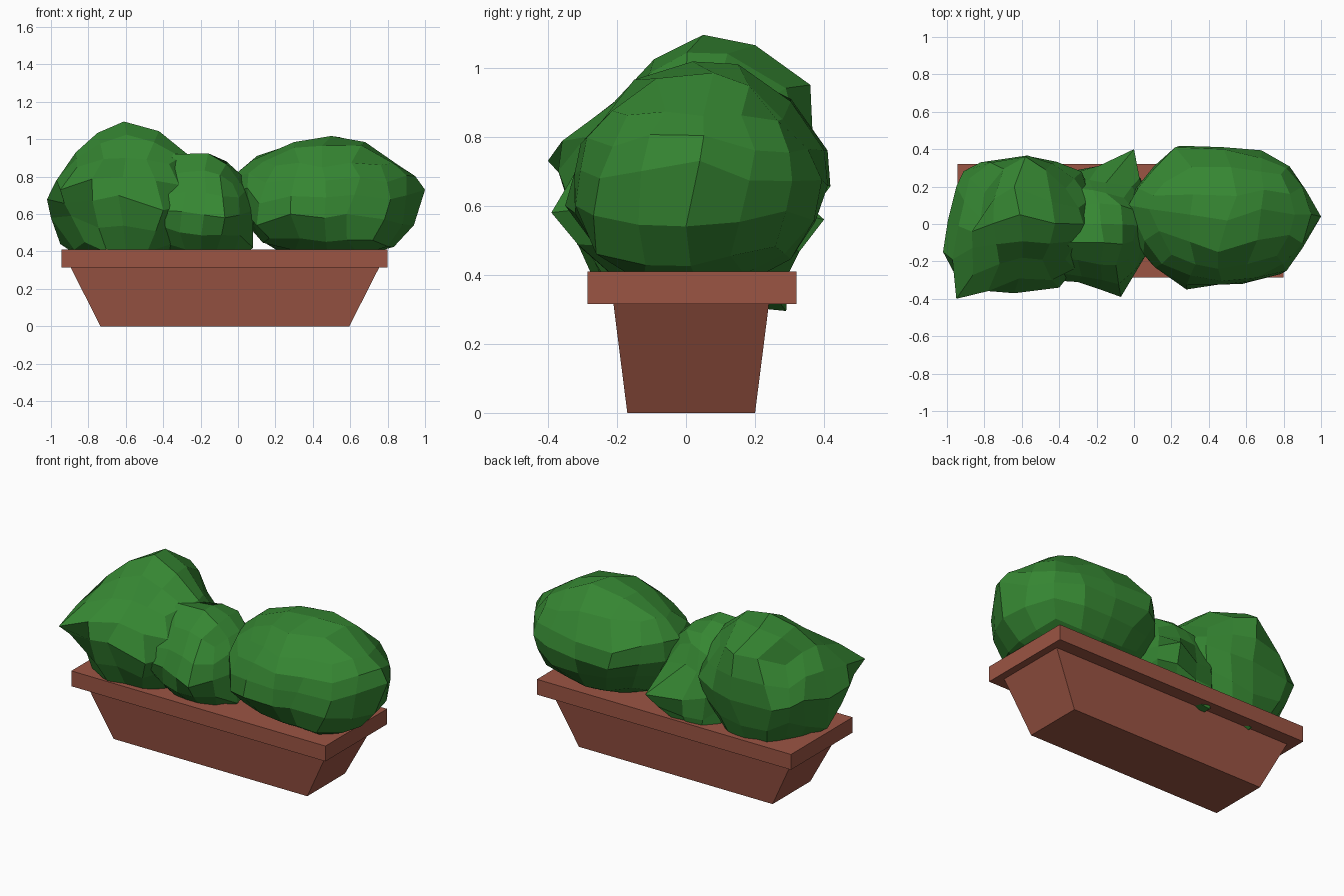
import bpy, bmesh, random
from math import tan, pi, exp
from mathutils import Vector

random.seed(4)


def material(name, color):
    m = bpy.data.materials.new(name)
    m.diffuse_color = color
    return m


TERRACOTTA = material("terracotta", (0.33, 0.09, 0.057, 1))
LEAF = material("leaf", (0.036, 0.24, 0.032, 1))


def finish(bm, name, mat):
    bmesh.ops.recalc_face_normals(bm, faces=bm.faces)
    me = bpy.data.meshes.new(name)
    bm.to_mesh(me)
    bm.free()
    me.materials.append(mat)
    ob = bpy.data.objects.new(name, me)
    bpy.context.collection.objects.link(ob)
    return ob


def tapered_box(name, low, high):
    """low / high = (x0, x1, y0, y1, z) rectangles."""
    bm = bmesh.new()
    bmesh.ops.create_cube(bm, size=2)
    for v in bm.verts:
        x0, x1, y0, y1, z = high if v.co.z > 0 else low
        v.co = (x1 if v.co.x > 0 else x0, y1 if v.co.y > 0 else y0, z)
    return finish(bm, name, TERRACOTTA)


def bush(name, centre, radii, pulls, spread=0.15):
    """Quad sphere stretched to radii, then pulled out to meet the given tips."""
    bm = bmesh.new()
    bmesh.ops.create_cube(bm, size=2)
    bmesh.ops.subdivide_edges(bm, edges=bm.edges[:], cuts=3, use_grid_fill=True)
    c = Vector(centre)
    for v in bm.verts:
        d = Vector([tan(a * pi / 4) for a in v.co]).normalized()
        d *= random.uniform(0.95, 1.04)
        v.co = c + Vector([d[i] * radii[i] for i in range(3)])
    start = {v: v.co.copy() for v in bm.verts}
    pairs, free = [], set(bm.verts)
    for p in pulls:
        t = Vector(p)
        v = min(free, key=lambda w: ((start[w] - t).length, w.index))
        free.discard(v)
        pairs.append((v, t))
    for _ in range(6):
        for v, t in pairs:
            move = t - v.co
            for w in bm.verts:
                w.co += move * exp(-((start[w] - start[v]).length / spread) ** 2)
    return finish(bm, name, LEAF)


# Planter: tapered trough with an overhanging rim
tapered_box("planter_body", (-0.735, 0.595, -0.17, 0.20, 0),
            (-0.895, 0.755, -0.21, 0.24, 0.315))
tapered_box("planter_rim", (-0.945, 0.80, -0.285, 0.32, 0.315),
            (-0.945, 0.80, -0.285, 0.32, 0.41))

# Right bush: broad rounded dome with a steep inner side
bush("right_bush", (0.48, 0.04, 0.68), (0.5, 0.37, 0.33), [
    (1.0, 0.04, 0.73), (0.94, 0.0, 0.54), (0.9, 0.2, 0.76), (0.9, -0.13, 0.7),
    (0.86, 0.05, 0.86), (0.68, 0.08, 0.985), (0.55, 0.15, 1.01), (0.3, 0.05, 0.985),
    (0.08, 0.08, 0.89), (-0.03, 0.1, 0.8), (0.22, 0.41, 0.76), (0.48, 0.4, 0.76),
    (0.68, 0.28, 0.85), (0.28, -0.35, 0.6), (0.58, -0.32, 0.6), (0.05, -0.16, 0.74),
    (0.1, -0.22, 0.54), (0.45, -0.24, 0.85), (0.45, -0.15, 0.965),
    (0.72, -0.26, 0.46), (0.16, 0.22, 0.9)])

# Left bush: taller peak with a pointed front corner
bush("left_bush", (-0.6, 0.0, 0.66), (0.39, 0.34, 0.37), [
    (-0.61, 0.05, 1.095), (-0.64, 0.2, 1.065), (-0.44, 0.12, 1.04),
    (-0.58, 0.36, 0.95), (-0.82, 0.03, 0.9), (-0.95, -0.40, 0.73),
    (-0.95, 0.2, 0.7), (-1.0, -0.1, 0.58), (-0.95, -0.03, 0.44),
    (-0.82, 0.33, 0.65), (-0.55, 0.36, 0.66), (-0.64, -0.37, 0.7),
    (-0.4, -0.34, 0.62), (-0.27, 0.0, 0.92), (-0.28, 0.28, 0.7),
    (-0.6, -0.18, 0.9), (-0.82, -0.26, 0.45), (-0.62, 0.26, 0.31)], 0.14)

# Middle bush: lower clump merging into the left one
bush("middle_bush", (-0.2, -0.01, 0.6), (0.29, 0.3, 0.28), [
    (-0.16, -0.1, 0.925), (-0.07, 0.1, 0.87), (-0.07, -0.39, 0.58),
    (0.08, -0.14, 0.62), (0.08, -0.12, 0.42), (0.0, 0.40, 0.56), (-0.19, 0.31, 0.54),
    (-0.28, -0.28, 0.72), (-0.45, -0.30, 0.62), (-0.36, -0.1, 0.92),
    (-0.15, 0.22, 0.72), (-0.45, -0.18, 0.78), (-0.3, 0.29, 0.295)], 0.12)
